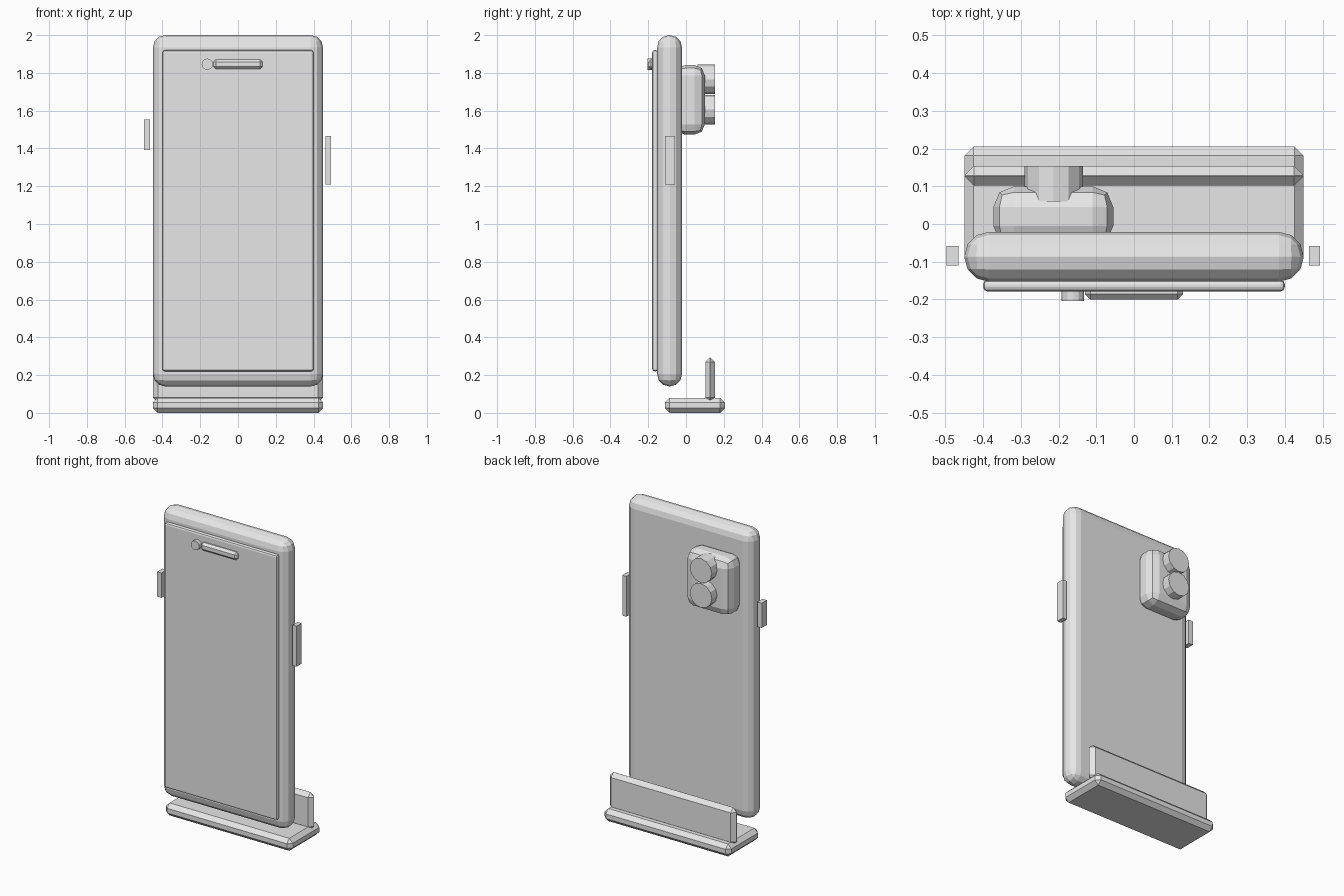
import bpy
import math
from mathutils import Vector

cube = bpy.data.objects.get("Cube")
if cube:
    bpy.data.objects.remove(cube, do_unlink=True)

# One flat colour for the whole model
GREY = (0.8, 0.8, 0.8, 1.0)
grey = bpy.data.materials.new("light_grey")
grey.use_nodes = True
grey.diffuse_color = GREY
grey.node_tree.nodes["Principled BSDF"].inputs["Base Color"].default_value = GREY


def box(name, low, high, bevel=0.0, segments=1):
    """Box between two corners, with optional bevelled edges."""
    low, high = Vector(low), Vector(high)
    bpy.ops.mesh.primitive_cube_add(size=1, location=(low + high) / 2)
    ob = bpy.context.object
    ob.name = name
    ob.scale = high - low
    bpy.ops.object.transform_apply(location=False, rotation=False, scale=True)
    ob.data.materials.append(grey)
    if bevel:
        mod = ob.modifiers.new("rounded_edges", "BEVEL")
        mod.width = bevel
        mod.segments = segments
        mod.limit_method = "ANGLE"
    return ob


def disc(name, x, z, radius, y0, y1):
    """Twelve-sided cylinder lying along y."""
    bpy.ops.mesh.primitive_cylinder_add(
        vertices=12, radius=radius, depth=y1 - y0,
        location=(x, (y0 + y1) / 2, z), rotation=(math.pi / 2, 0, 0))
    ob = bpy.context.object
    ob.name = name
    ob.data.materials.append(grey)
    return ob


# Phone body and screen
box("phone_body", (-0.45, -0.153, 0.14), (0.45, -0.021, 2.0), 0.065, 3)
box("screen", (-0.4, -0.179, 0.22), (0.4, -0.148, 1.92), 0.012, 2)

# Earpiece and front camera
box("earpiece", (-0.13, -0.2, 1.82), (0.13, -0.165, 1.872), 0.014)
disc("front_camera", -0.162, 1.846, 0.03, -0.204, -0.165)

# Side buttons, standing slightly clear of the body
box("right_button", (-0.497, -0.11, 1.393), (-0.466, -0.058, 1.552))
box("left_button", (0.464, -0.11, 1.208), (0.493, -0.058, 1.467))

# Rear camera block with two lenses
box("camera_block", (-0.373, -0.06, 1.473), (-0.055, 0.1, 1.841), 0.055, 2)
for name, z in (("upper_lens", 1.766), ("lower_lens", 1.606)):
    disc(name, -0.213, z, 0.078, 0.06, 0.154)

# Stand
box("stand_base", (-0.45, -0.112, 0.0), (0.45, 0.206, 0.08), 0.025)
box("stand_back", (-0.45, 0.102, 0.055), (0.45, 0.154, 0.294), 0.0255)
